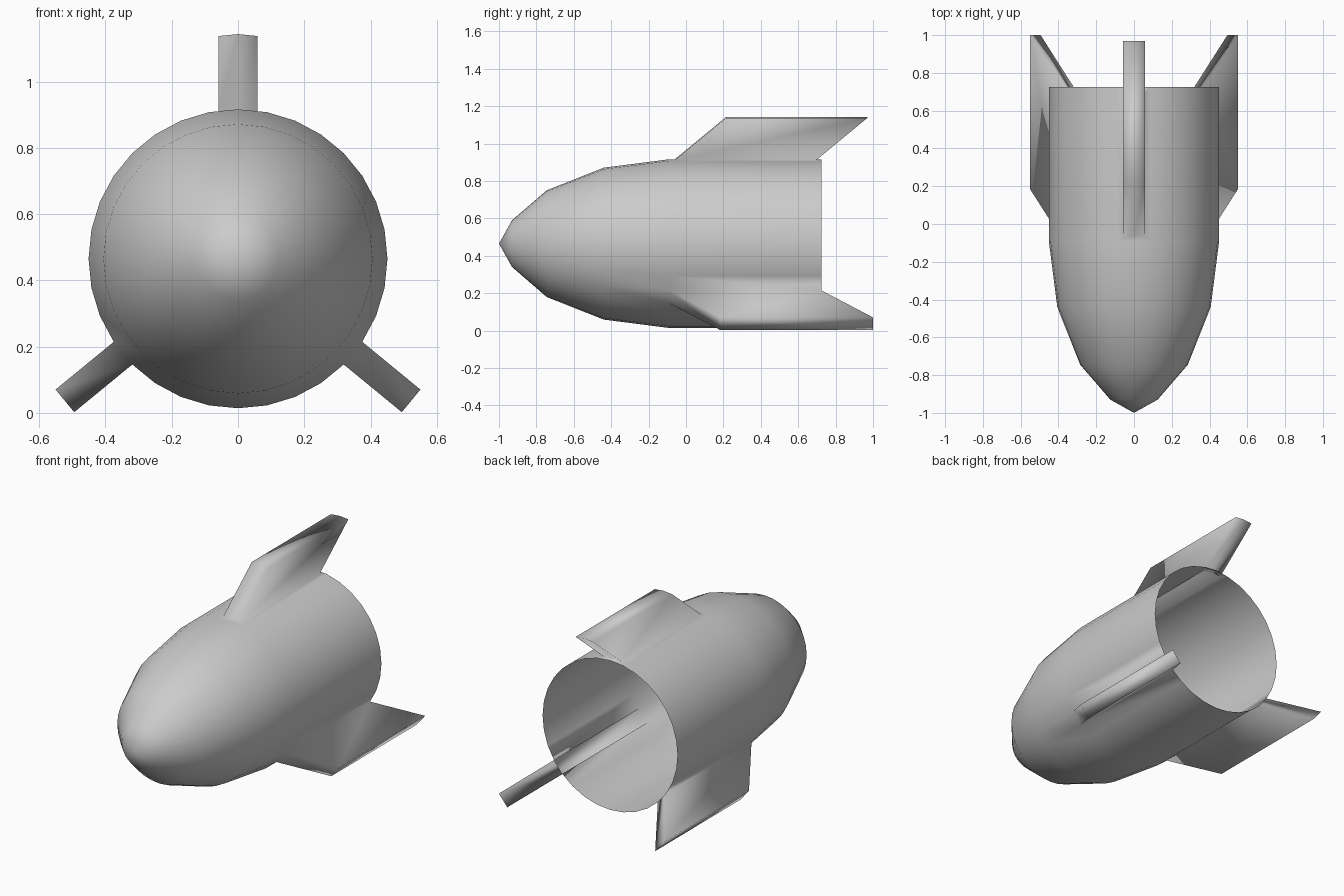
import bpy, bmesh
from math import sin, cos, pi
from mathutils import Vector

if "Cube" in bpy.data.objects:
    bpy.data.objects.remove(bpy.data.objects["Cube"])

SIDES = 32
AXIS_Z = 0.465
FIN_HEIGHT = 0.227
FIN_SWEEP = 0.275
# hull profile: (y, radius)
PROFILE = [(-0.93, 0.125), (-0.745, 0.285), (-0.44, 0.406), (-0.09, 0.451), (0.725, 0.451)]

bm = bmesh.new()


def ring(y, r):
    # first vertex at the top, going round towards +x
    return [bm.verts.new((r * sin(2 * pi * i / SIDES), y, AXIS_Z + r * cos(2 * pi * i / SIDES)))
            for i in range(SIDES)]


# Hull: pointed nose, curved shell, open tail
tip = bm.verts.new((0, -1, AXIS_Z))
rings = [ring(y, r) for y, r in PROFILE]
for i in range(SIDES):
    bm.faces.new((tip, rings[0][i], rings[0][(i + 1) % SIDES]))
panels = []
for a, b in zip(rings, rings[1:]):
    panels = [bm.faces.new((a[i], b[i], b[(i + 1) % SIDES], a[(i + 1) % SIDES]))
              for i in range(SIDES)]
bmesh.ops.recalc_face_normals(bm, faces=bm.faces)
bm.normal_update()


def raise_fin(faces, angle):
    # extrude rear hull panels outwards and sweep them back
    res = bmesh.ops.extrude_face_region(bm, geom=faces)
    verts = [g for g in res["geom"] if isinstance(g, bmesh.types.BMVert)]
    leftover = [f for f in faces if f.is_valid]
    if leftover:
        bmesh.ops.delete(bm, geom=leftover, context='FACES_ONLY')
    offset = Vector((sin(angle) * FIN_HEIGHT, FIN_SWEEP, cos(angle) * FIN_HEIGHT))
    bmesh.ops.translate(bm, verts=verts, vec=offset)


# Top fin: two panels inset, then raised
top = [panels[0], panels[-1]]
bmesh.ops.inset_region(bm, faces=top, thickness=0.03, use_boundary=True, use_even_offset=True)
raise_fin(top, 0)

# Lower fins: one whole panel each side
for i in (11, SIDES - 12):
    raise_fin([panels[i]], 2 * pi * (i + 0.5) / SIDES)

bmesh.ops.recalc_face_normals(bm, faces=bm.faces)
for f in bm.faces:
    f.smooth = True

mesh = bpy.data.meshes.new("rocket_hull_with_fins")
bm.to_mesh(mesh)
bm.free()
obj = bpy.data.objects.new("rocket_hull_with_fins", mesh)
bpy.context.collection.objects.link(obj)
